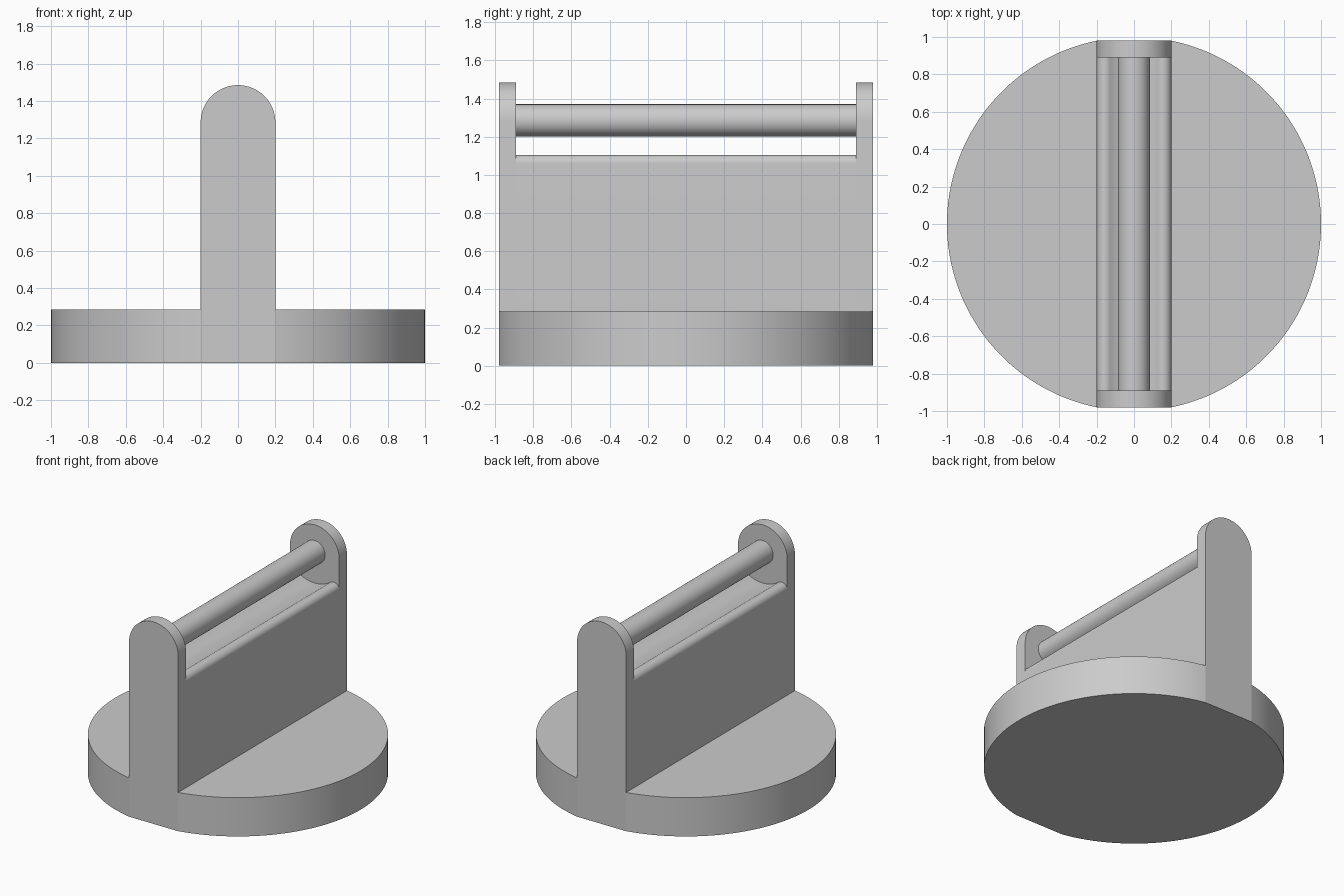
import bpy
import bmesh
from math import sin, cos, pi, asin, atan2, sqrt

cube = bpy.data.objects.get("Cube")
if cube:
    bpy.data.objects.remove(cube, do_unlink=True)

# Single grey material
GREY = (0.6, 0.6, 0.6, 1.0)
grey = bpy.data.materials.new("plain_grey")
grey.use_nodes = True
grey.diffuse_color = GREY
grey.node_tree.nodes["Principled BSDF"].inputs["Base Color"].default_value = GREY

# Main dimensions
RADIUS, BASE_H = 1.0, 0.285
HALF_W = 0.2
FLAT_Y = sqrt(RADIUS ** 2 - HALF_W ** 2)
INNER_Y = 0.89
ROD_Z, ROD_R = 1.285, 0.085
LIP_R, LIP_Z = 0.045, 1.06


def arc(cx, cy, r, start, end, steps):
    """Points along a circular arc, both ends included."""
    angles = [start + (end - start) * i / steps for i in range(steps + 1)]
    return [(cx + r * cos(a), cy + r * sin(a)) for a in angles]


def prism(name, profile, low, high, axis):
    """Extrude a closed 2D profile along y (profile is x,z) or z (profile is x,y)."""
    def place(p, d):
        return (p[0], d, p[1]) if axis == "y" else (p[0], p[1], d)

    bm = bmesh.new()
    face = bm.faces.new([bm.verts.new(place(p, low)) for p in profile])
    grown = bmesh.ops.extrude_face_region(bm, geom=[face])["geom"]
    offset = place((0, 0), high - low)
    bmesh.ops.translate(bm, vec=offset,
                        verts=[v for v in grown if isinstance(v, bmesh.types.BMVert)])
    bmesh.ops.recalc_face_normals(bm, faces=bm.faces)
    mesh = bpy.data.meshes.new(name)
    bm.to_mesh(mesh)
    bm.free()
    mesh.materials.append(grey)
    obj = bpy.data.objects.new(name, mesh)
    bpy.context.collection.objects.link(obj)
    bpy.ops.object.select_all(action="DESELECT")
    obj.select_set(True)
    bpy.context.view_layer.objects.active = obj
    bpy.ops.object.shade_smooth_by_angle(angle=0.14)
    return obj


# Round base with flats at front and back
cut = asin(HALF_W / RADIUS)
disc = (arc(0, 0, RADIUS, cut - pi / 2, pi / 2 - cut, 64)
        + arc(0, 0, RADIUS, pi / 2 + cut, 3 * pi / 2 - cut, 64))
prism("round_base", disc, 0, BASE_H, "z")

# Wall with rounded lips and a trough that follows the rod
lip_x = HALF_W - LIP_R
reach = sqrt(lip_x ** 2 + (ROD_Z - LIP_Z) ** 2)
lean = atan2(ROD_Z - LIP_Z, -lip_x)
right_lip = arc(lip_x, LIP_Z, LIP_R, 0, lean, 24)
left_lip = [(-x, z) for x, z in reversed(right_lip)]
trough = arc(0, ROD_Z, reach - LIP_R, lean - pi, -lean, 24)[1:-1]
wall = ([(-HALF_W, BASE_H), (HALF_W, BASE_H)] + right_lip + trough + left_lip)
prism("trough_wall", wall, -INNER_Y, INNER_Y, "y")

# Round-topped end plates
plate = ([(-HALF_W, BASE_H), (HALF_W, BASE_H)]
         + arc(0, ROD_Z, HALF_W, 0, pi, 48))
prism("front_end_plate", plate, -FLAT_Y, -INNER_Y, "y")
prism("back_end_plate", plate, INNER_Y, FLAT_Y, "y")

# Rod spanning the plates
rod = arc(0, ROD_Z, ROD_R, 0, 2 * pi, 64)[:-1]
prism("grip_rod", rod, -INNER_Y - 0.01, INNER_Y + 0.01, "y")
